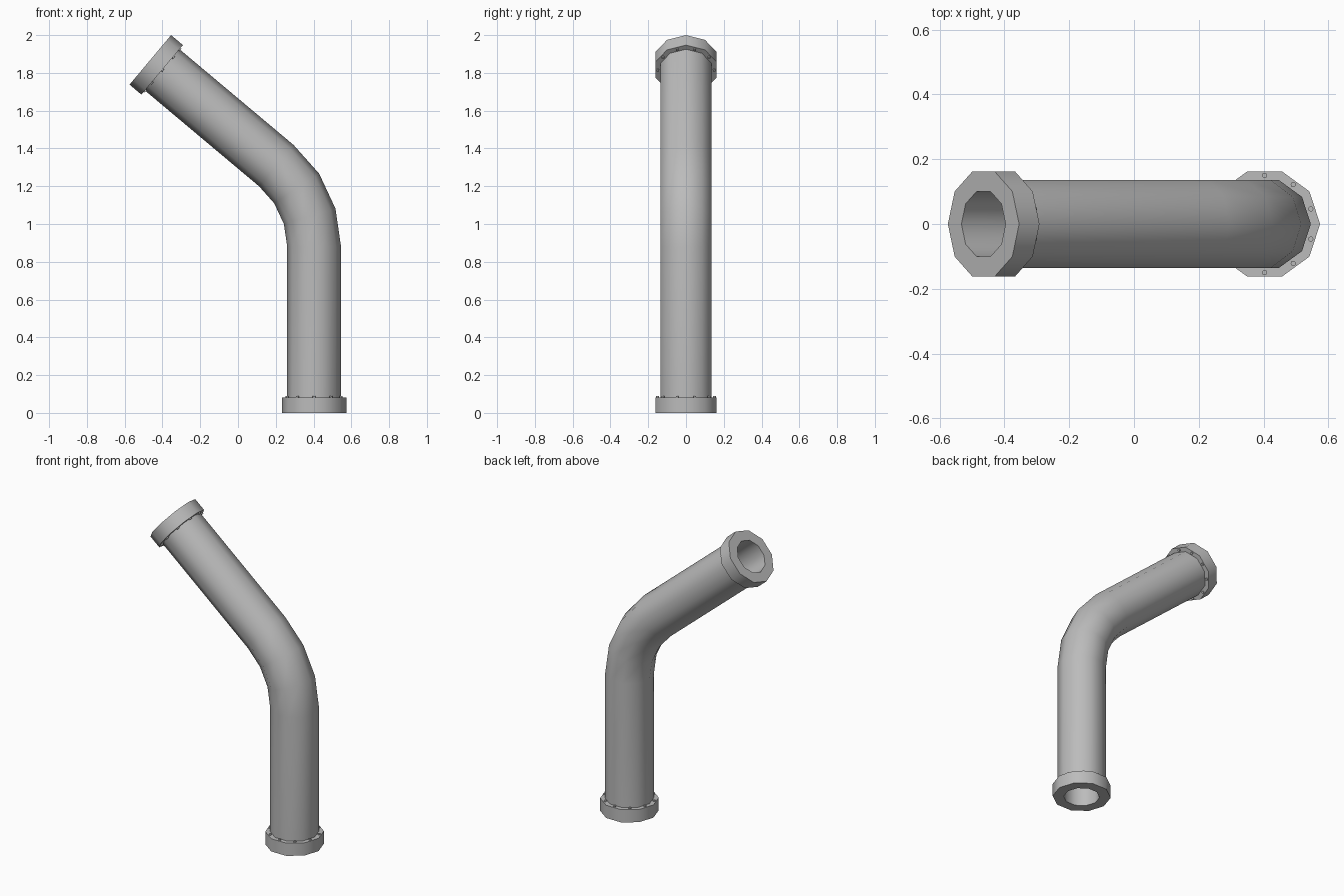
import bpy, bmesh, math
from mathutils import Matrix, Vector

if "Cube" in bpy.data.objects:
    bpy.data.objects.remove(bpy.data.objects["Cube"], do_unlink=True)

SIDES = 10
PIPE_R, BORE_R, FLANGE_R, FLANGE_H = 0.1425, 0.106, 0.171, 0.082
BEND_R, BEND, BEND_STEPS = 0.56, math.radians(50), 3
FOOT = Vector((0.403, 0, 0))
BEND_Z, ARM = 0.88, 0.871

steel = bpy.data.materials.new("grey steel")
steel.use_nodes = True
grey = (0.5, 0.5, 0.5, 1)
steel.diffuse_color = grey
steel.node_tree.nodes["Principled BSDF"].inputs["Base Color"].default_value = grey


def frame(point, angle):
    """Placement whose local z runs along the pipe, leaning towards -x."""
    return Matrix.Translation(point) @ Matrix.Rotation(-angle, 4, "Y")


def finish(name, bm):
    bmesh.ops.recalc_face_normals(bm, faces=bm.faces)
    mesh = bpy.data.meshes.new(name)
    bm.to_mesh(mesh)
    bm.free()
    mesh.materials.append(steel)
    obj = bpy.data.objects.new(name, mesh)
    bpy.context.collection.objects.link(obj)
    bpy.ops.object.select_all(action="DESELECT")
    obj.select_set(True)
    bpy.context.view_layer.objects.active = obj
    bpy.ops.object.shade_smooth_by_angle(angle=math.radians(40))
    return obj


def tube(name, frames, outer):
    """Hollow ten-sided tube swept through a list of placements."""
    bm = bmesh.new()
    loops = [(f, outer) for f in frames] + [(f, BORE_R) for f in reversed(frames)]
    rings = []
    for f, r in loops:
        turns = [math.tau * i / SIDES for i in range(SIDES)]
        rings.append([bm.verts.new(f @ Vector((r * math.cos(t), r * math.sin(t), 0)))
                      for t in turns])
    for a, b in zip(rings, rings[1:] + rings[:1]):
        for i in range(SIDES):
            j = (i + 1) % SIDES
            bm.faces.new((a[i], a[j], b[j], b[i]))
    return finish(name, bm)


def bolts(name, base):
    """Ring of small studs, one over the middle of each flange side."""
    bm = bmesh.new()
    for i in range(SIDES):
        spot = (Matrix.Rotation(math.tau * (i + 0.5) / SIDES, 4, "Z")
                @ Matrix.Translation((0.15, 0, 0)))
        bmesh.ops.create_cone(bm, cap_ends=True, segments=10, radius1=0.008,
                              radius2=0.008, depth=0.014, matrix=base @ spot)
    return finish(name, bm)


# Pipe path: upright, bend, leaning arm
arc = []
for k in range(BEND_STEPS + 1):
    a = BEND * k / BEND_STEPS
    centre = FOOT + Vector((BEND_R * (math.cos(a) - 1), 0, BEND_Z + BEND_R * math.sin(a)))
    arc.append(frame(centre, a))
bottom = frame(FOOT, 0)
top = arc[-1] @ Matrix.Translation((0, 0, ARM))
bottom_seat = bottom @ Matrix.Translation((0, 0, FLANGE_H))
top_seat = top @ Matrix.Translation((0, 0, -FLANGE_H))

tube("pipe", [bottom_seat] + arc + [top_seat], PIPE_R)

# End collars with their studs
tube("bottom_flange", [bottom, bottom_seat], FLANGE_R)
tube("top_flange", [top_seat, top], FLANGE_R)
bolts("bottom_bolts", bottom_seat)
bolts("top_bolts", top_seat)
